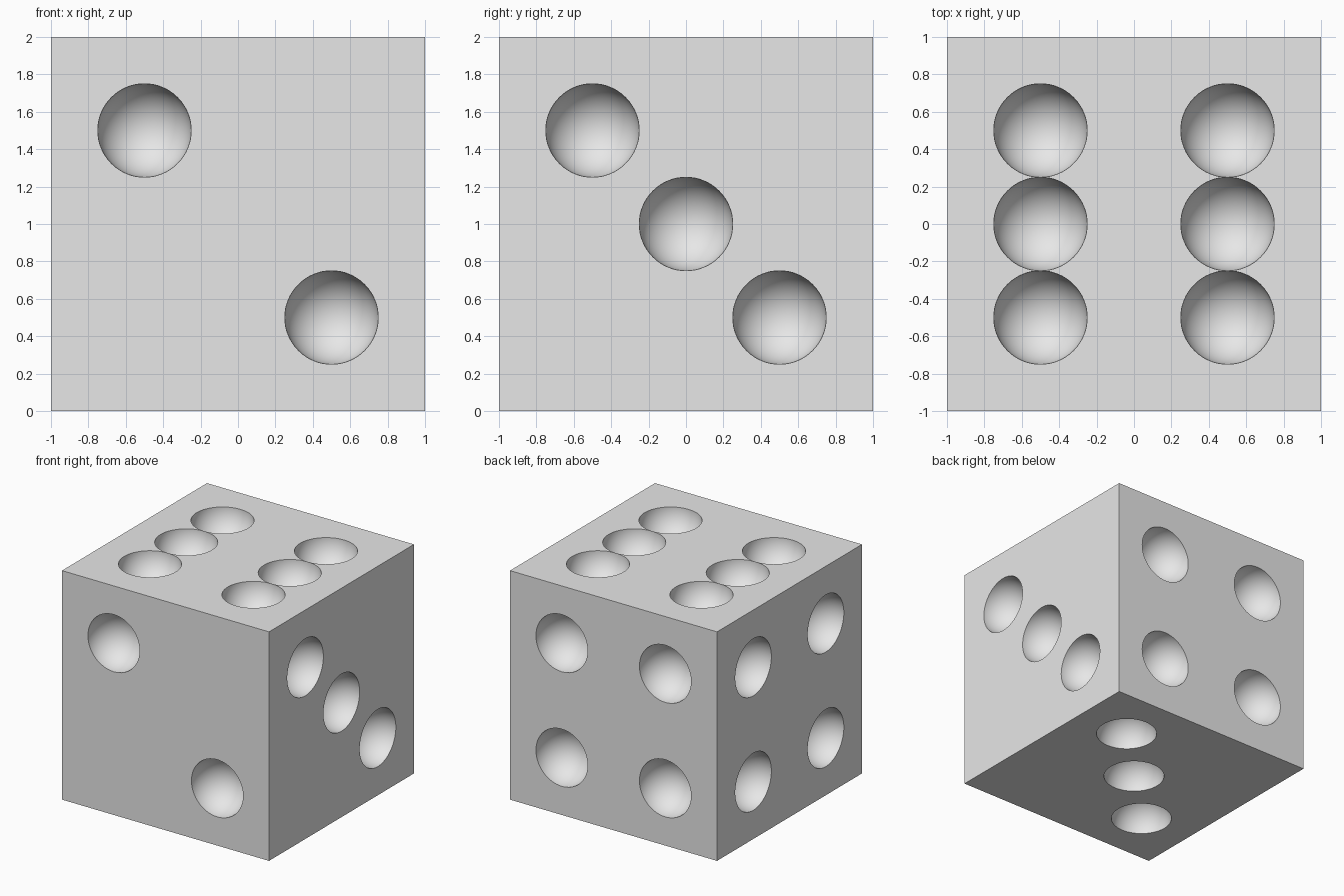
import bpy, bmesh, math
from mathutils import Matrix, Vector

default = bpy.data.objects.get("Cube")
if default:
    bpy.data.objects.remove(default, do_unlink=True)

grey = bpy.data.materials.new("light grey")
grey.use_nodes = True
grey.diffuse_color = (0.8, 0.8, 0.8, 1)
grey.node_tree.nodes["Principled BSDF"].inputs["Base Color"].default_value = (0.8, 0.8, 0.8, 1)


def make_object(name, bm):
    mesh = bpy.data.meshes.new(name)
    bm.to_mesh(mesh)
    bm.free()
    mesh.materials.append(grey)
    obj = bpy.data.objects.new(name, mesh)
    bpy.context.collection.objects.link(obj)
    return obj


# Cube body standing on the ground
bm = bmesh.new()
bmesh.ops.create_cube(bm, size=2, matrix=Matrix.Translation((0, 0, 1)))
body = make_object("dice_body", bm)

# Pip centres on each face, relative to the cube centre
S = 0.5
pips = [(-S, -1, S), (S, -1, -S)]                       # front: two
pips += [(1, -t, t) for t in (-S, 0, S)]                # left: three
pips += [(t, t, -1) for t in (-S, 0, S)]                # bottom: three
pips += [(x, 1, z) for x in (-S, S) for z in (-S, S)]   # back: four
pips += [(-1, y, z) for y in (-S, S) for z in (-S, S)]  # right: four
pips += [(x, y, 1) for x in (-S, S) for y in (-S, 0, S)]  # top: six

# Ball cutters, each with its pole along the face normal
bm = bmesh.new()
for p in pips:
    normal = Vector([c if abs(c) == 1 else 0 for c in p])
    turn = normal.to_track_quat('Z', 'Y').to_matrix().to_4x4()
    place = Matrix.Translation(Vector(p) + Vector((0, 0, 1))) @ turn
    bmesh.ops.create_uvsphere(bm, u_segments=64, v_segments=33, radius=0.25, matrix=place)
cutter = make_object("pip_cutter", bm)
cutter.hide_render = True

# Carve the hemispherical pips
cut = body.modifiers.new("pips", 'BOOLEAN')
cut.operation = 'DIFFERENCE'
cut.solver = 'EXACT'
cut.object = cutter
bpy.ops.object.select_all(action='DESELECT')
body.select_set(True)
bpy.context.view_layer.objects.active = body
bpy.ops.object.modifier_apply(modifier=cut.name)
bpy.data.objects.remove(cutter, do_unlink=True)
bpy.ops.object.shade_smooth_by_angle(angle=math.radians(30))
